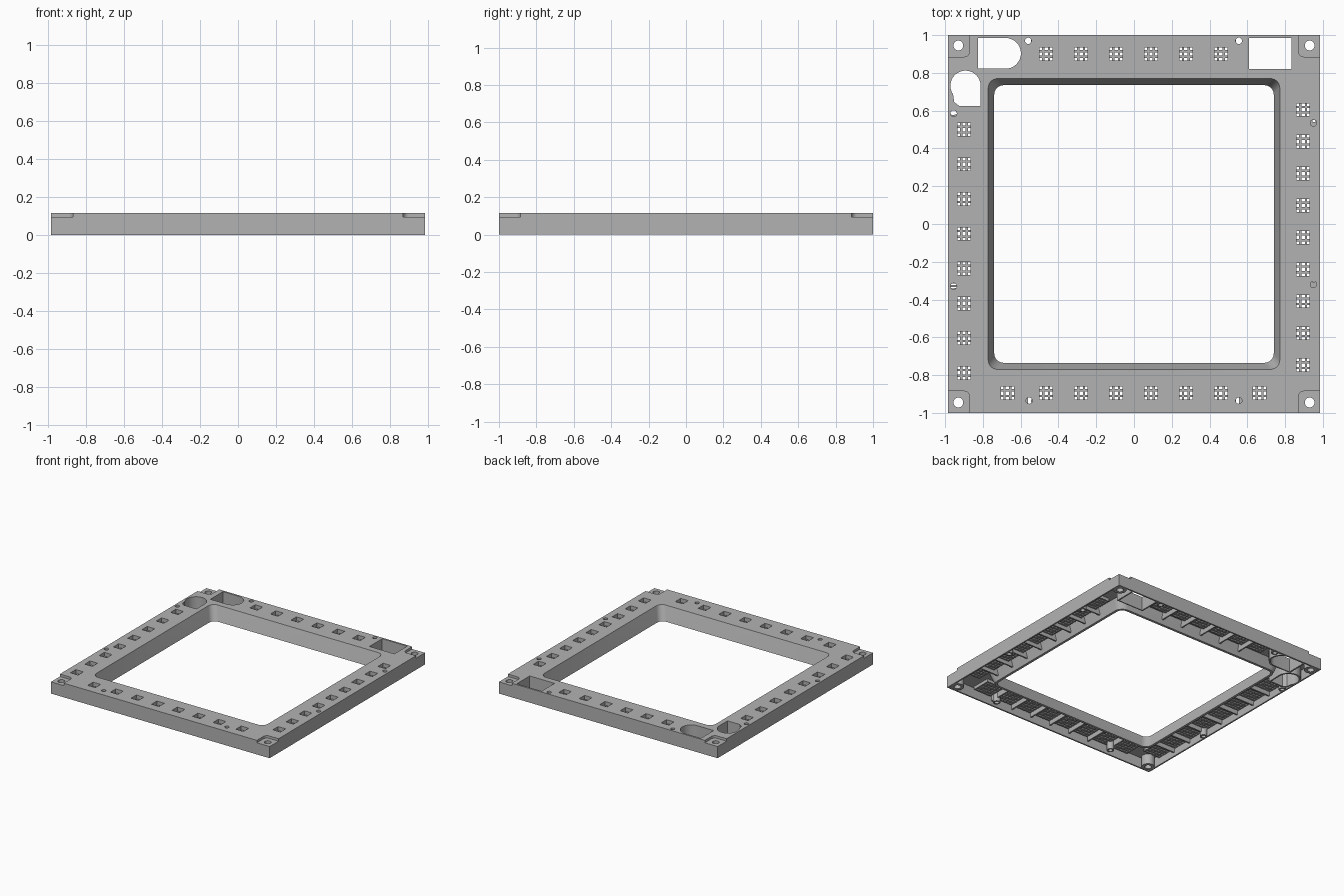
import bpy, bmesh, math
from mathutils import Vector
from mathutils.geometry import tessellate_polygon

cube = bpy.data.objects.get("Cube")
if cube:
    bpy.data.objects.remove(cube, do_unlink=True)

grey = bpy.data.materials.new("matte_grey")
grey.use_nodes = True
grey.diffuse_color = (0.45, 0.45, 0.45, 1)
grey.node_tree.nodes["Principled BSDF"].inputs["Base Color"].default_value = (0.45, 0.45, 0.45, 1)

HX, HY, H = 0.985, 1.0, 0.115
CEIL, PAD = 0.085, 0.095


def arc(cx, cy, r, a0, a1, n):
    angles = [math.radians(a0 + (a1 - a0) * i / n) for i in range(n + 1)]
    return [(cx + r * math.cos(a), cy + r * math.sin(a)) for a in angles]


def circle(cx, cy, r, n=24):
    return arc(cx, cy, r, 0, 360, n)[:-1]


def rounded(hx, hy, r):
    pts = []
    for k, (sx, sy) in enumerate([(1, 1), (-1, 1), (-1, -1), (1, -1)]):
        pts += arc(sx * (hx - r), sy * (hy - r), r, k * 90, k * 90 + 90, 6)
    return pts


def rect(x0, x1, y0, y1):
    return [(x0, y0), (x1, y0), (x1, y1), (x0, y1)]


def strip(bm, a, za, b, zb, closed=True):
    """Band of quads between two outlines with equal point counts."""
    va = [bm.verts.new((x, y, za)) for x, y in a]
    vb = [bm.verts.new((x, y, zb)) for x, y in b]
    n = len(a)
    for i in range(n if closed else n - 1):
        j = (i + 1) % n
        bm.faces.new((va[i], va[j], vb[j], vb[i]))


def cap(bm, loops, z):
    """Flat face at height z: the first outline, pierced by the others."""
    verts = [bm.verts.new((x, y, z)) for loop in loops for x, y in loop]
    for tri in tessellate_polygon([[Vector((x, y, 0)) for x, y in loop] for loop in loops]):
        bm.faces.new([verts[i] for i in tri])


def prism(bm, pts, z0, z1):
    strip(bm, pts, z0, pts, z1)
    for z in (z0, z1):
        bm.faces.new([bm.verts.new((x, y, z)) for x, y in pts])


def sleeve(bm, inner, outer, z0, z1):
    strip(bm, outer, z0, outer, z1)
    strip(bm, outer, z1, inner, z1)
    strip(bm, inner, z1, inner, z0)
    strip(bm, inner, z0, outer, z0)


def make(name, bm):
    """Weld the part, smooth its curves and keep its edges sharp."""
    bmesh.ops.remove_doubles(bm, verts=bm.verts[:], dist=0.00001)
    bmesh.ops.recalc_face_normals(bm, faces=bm.faces[:])
    for f in bm.faces:
        f.smooth = True
    for e in bm.edges:
        e.smooth = len(e.link_faces) == 2 and e.calc_face_angle(0) < math.radians(25)
    me = bpy.data.meshes.new(name)
    bm.to_mesh(me)
    bm.free()
    me.materials.append(grey)
    bpy.context.collection.objects.link(bpy.data.objects.new(name, me))


def recess_edge(sx, sy):
    """Inner edge of a corner recess, in counter-clockwise order."""
    pts = [(HX, HY - 0.115)] + arc(HX - 0.085, HY - 0.085, 0.03, 270, 180, 6) + [(HX - 0.115, HY)]
    pts = [(sx * x, sy * y) for x, y in pts]
    return pts if sx * sy > 0 else pts[::-1]


# Layout of light windows, screw holes and large cutouts
row = [-0.465 + 0.185 * i for i in range(6)]
sides = [("left", 0.895, [0.605 - 0.169 * i for i in range(9)], True),
         ("right", -0.9, [0.5 - 0.184 * i for i in range(8)], True),
         ("back", 0.9, row, False),
         ("front", -0.895, [-0.67] + row + [0.665], False)]
corners = [(1, 1), (-1, 1), (-1, -1), (1, -1)]
pins = [(-0.56, 0.97), (0.555, 0.97), (0.95, 0.535), (0.95, -0.32),
        (-0.555, -0.935), (0.555, -0.935), (-0.955, 0.585), (-0.955, -0.33)]
cutouts = {
    "square_socket": rect(0.61, 0.835, 0.82, 0.985),
    "rounded_socket": [(-0.825, 0.985), (-0.825, 0.822)] + arc(-0.68, 0.9035, 0.0815, -90, 90, 16),
    "round_socket": arc(-0.892, 0.732, 0.08, 0, 215, 20)
                    + [(-0.952, 0.645), (-0.925, 0.625), (-0.812, 0.625)],
}
holes = [circle(x, y, 0.017, 16) for x, y in pins] + list(cutouts.values())
for _, c, stations, vertical in sides:
    for t in stations:
        x, y = (c, t) if vertical else (t, c)
        holes.append(rect(x - 0.034, x + 0.034, y - 0.034, y + 0.034))
screws = [circle(sx * 0.93, sy * 0.945, 0.026) for sx, sy in corners]

# Hollow frame: top, ceiling and rim
bm = bmesh.new()
edges = [recess_edge(sx, sy) for sx, sy in corners]
outer = [(sx * HX, sy * HY) for sx, sy in corners]
rim = rounded(HX - 0.012, HY - 0.012, 0.01)
mouth_top, mouth_low = rounded(0.772, 0.77, 0.05), rounded(0.74, 0.735, 0.05)
back_top, back_low = rounded(0.787, 0.782, 0.07), rounded(0.76, 0.755, 0.07)
cap(bm, [sum(edges, []), mouth_top] + holes, H)
cap(bm, [rim, back_top] + holes + screws, CEIL)
cap(bm, [outer, rim], 0)
strip(bm, rim, 0, rim, CEIL)
strip(bm, mouth_top, H, mouth_low, 0)
strip(bm, mouth_low, 0, back_low, 0)
strip(bm, back_low, 0, back_top, CEIL)
for hole in holes:
    strip(bm, hole, CEIL, hole, H)

# Corner recesses and outer side walls of the frame
for i in range(4):
    j = (i + 1) % 4
    cap(bm, [edges[i] + [outer[i]], screws[i]], PAD)
    strip(bm, edges[i], PAD, edges[i], H, closed=False)
    strip(bm, screws[i], CEIL, screws[i], PAD)
    p, q, a, b = outer[i], outer[j], edges[i][-1], edges[j][0]
    wall = [(p, 0), (q, 0), (q, PAD), (b, PAD), (b, H), (a, H), (a, PAD), (p, PAD)]
    bm.faces.new([bm.verts.new((x, y, z)) for (x, y), z in wall])
make("frame", bm)

# Screw posts under the corners and along the rim
bm = bmesh.new()
for sx, sy in corners:
    x, y = sx * 0.93, sy * 0.945
    sleeve(bm, circle(x, y, 0.026), circle(x, y, 0.05), 0.001, CEIL)
for x, y in pins:
    sleeve(bm, circle(x, y, 0.017, 16), circle(x, y, 0.028, 16), 0.001, CEIL)
make("screw_posts", bm)

# Thin walls around the large cutouts
for name, outline in cutouts.items():
    mid = sum((Vector(p) for p in outline), Vector((0, 0))) / len(outline)
    shell = []
    for p in outline:
        q = Vector(p) + (Vector(p) - mid).normalized() * 0.014
        shell.append((max(-0.983, q.x), min(0.998, q.y)))
    bm = bmesh.new()
    sleeve(bm, outline, shell, 0.001, CEIL)
    make(name + "_wall", bm)

# Grilles behind the light windows, with ribs between neighbours
for side, c, stations, vertical in sides:
    grille, ribs = bmesh.new(), bmesh.new()
    for t in stations:
        x, y = (c, t) if vertical else (t, c)
        for o in (-0.072, -0.044, -0.015, 0.015, 0.044, 0.072):
            prism(grille, rect(x - 0.08, x + 0.08, y + o - 0.006, y + o + 0.006), 0.06, CEIL)
            prism(grille, rect(x + o - 0.006, x + o + 0.006, y - 0.08, y + 0.08), 0.0605, CEIL)
    near, far = sorted((math.copysign(0.772, c), math.copysign(0.98, c)))
    for a, b in zip(stations, stations[1:]):
        m = (a + b) / 2
        span = (near, far, m - 0.006, m + 0.006)
        prism(ribs, rect(*(span if vertical else span[2:] + span[:2])), 0.03, CEIL)
    make(side + "_grilles", grille)
    make(side + "_ribs", ribs)
